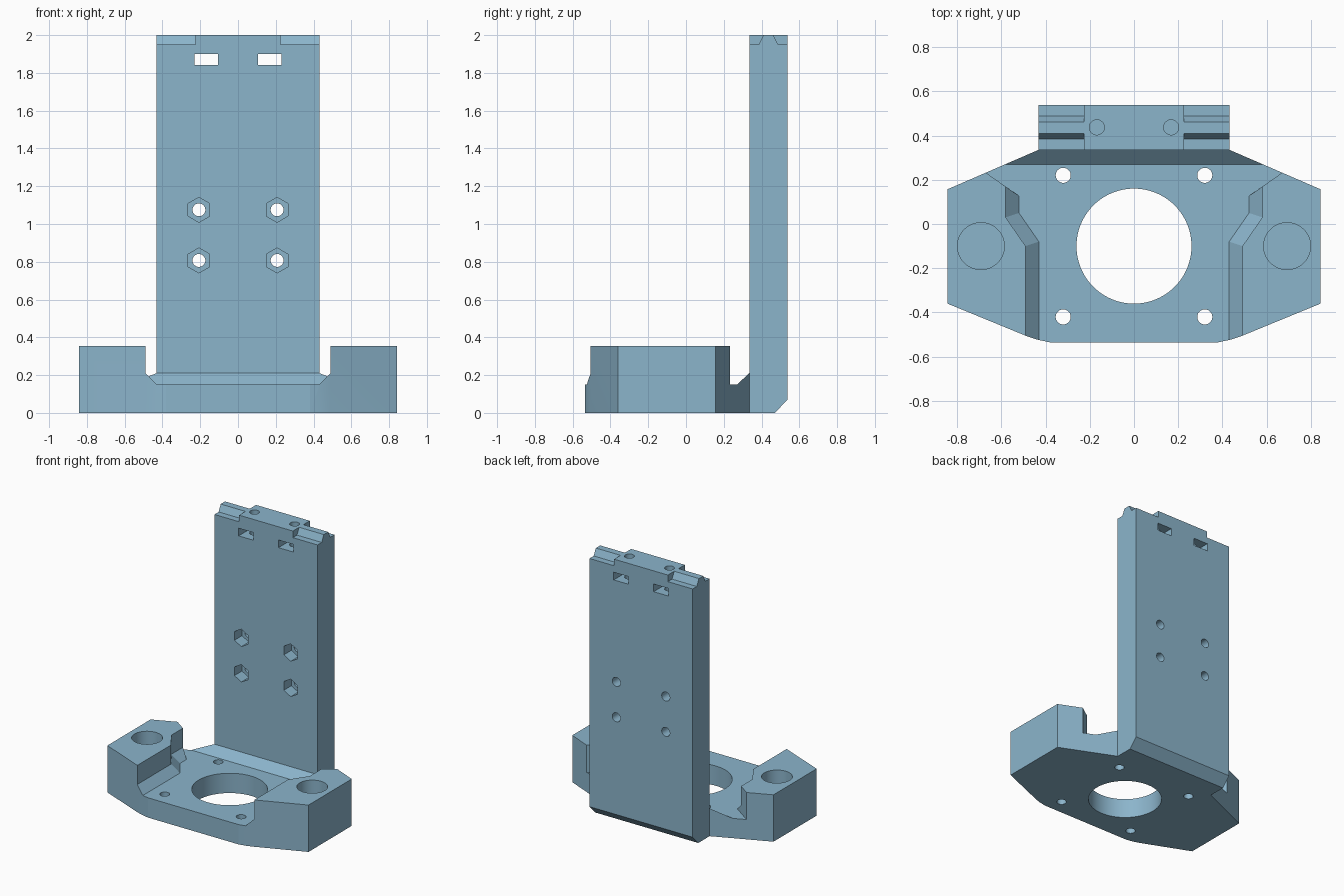
import bpy, bmesh, math
from mathutils import Matrix, Vector

if "Cube" in bpy.data.objects:
    bpy.data.objects.remove(bpy.data.objects["Cube"])

blue = bpy.data.materials.new("steel blue")
blue.diffuse_color = (0.26, 0.46, 0.60, 1)
blue.use_nodes = True
blue.node_tree.nodes["Principled BSDF"].inputs["Base Color"].default_value = blue.diffuse_color


def loft(name, rings):
    """Closed solid through rings with equal point counts."""
    bm = bmesh.new()
    rows = [[bm.verts.new(p) for p in r] for r in rings]
    n = len(rows[0])
    for a, b in zip(rows, rows[1:]):
        for i in range(n):
            j = (i + 1) % n
            bm.faces.new((a[i], a[j], b[j], b[i]))
    bm.faces.new(rows[0][::-1])
    bm.faces.new(rows[-1])
    bmesh.ops.recalc_face_normals(bm, faces=bm.faces)
    me = bpy.data.meshes.new(name)
    bm.to_mesh(me)
    bm.free()
    me.materials.append(blue)
    ob = bpy.data.objects.new(name, me)
    bpy.context.collection.objects.link(ob)
    return ob


def prism_z(name, pts, z0, z1):
    return loft(name, [[(x, y, z) for x, y in pts] for z in (z0, z1)])


def prism_x(name, pts, x0, x1):
    return loft(name, [[(x, y, z) for y, z in pts] for x in (x0, x1)])


def prism_y(name, pts, y0, y1):
    return loft(name, [[(x, y, z) for x, z in pts] for y in (y0, y1)])


def ring(u, v, r, n=48, start=0.0):
    return [(u + r * math.cos(start + 2 * math.pi * i / n),
             v + r * math.sin(start + 2 * math.pi * i / n)) for i in range(n)]


def box(u0, u1, v0, v1):
    return [(u0, v0), (u1, v0), (u1, v1), (u0, v1)]


def mirrored(half):
    """Right half outline plus its mirror, as one loop."""
    return half + [(-p[0], *p[1:]) for p in reversed(half)]


def combine(target, tool, op='DIFFERENCE'):
    mod = target.modifiers.new("combine", 'BOOLEAN')
    mod.operation, mod.solver, mod.object = op, 'EXACT', tool
    bpy.context.view_layer.objects.active = target
    bpy.ops.object.modifier_apply(modifier=mod.name)
    bpy.data.objects.remove(tool)


# Base with raised side blocks
bracket = prism_z("mounting_bracket", mirrored([
    (0.38, -0.535), (0.44, -0.522), (0.49, -0.505), (0.843, -0.36),
    (0.843, 0.157), (0.432, 0.335), (0.42, 0.40)]), 0, 0.355)

# Pocket between the blocks, with a sloped rim around its floor
low = [(0.43, -0.7), (0.43, -0.08), (0.52, 0.05), (0.52, 0.127), (0.724, 0.27)]
high = [(0.49, -0.7), (0.49, -0.10), (0.58, 0.03), (0.58, 0.169), (0.817, 0.335)]
combine(bracket, loft("pocket_cutter", [
    [(x, y, z) for x, y in mirrored(pts)]
    for pts, z in ((low, 0.15), (high, 0.21), (high, 0.5))]))

# Upright plate with bevelled lower back edge
plate = prism_x("upright_plate", [(0.335, 0), (0.47, 0), (0.538, 0.07),
                                  (0.538, 2.0), (0.335, 2.0)], -0.432, 0.432)

# Ridges on the top corners of the plate
for s in (-1, 1):
    for pts in ([(0.3, 1.95), (0.385, 1.95), (0.415, 2.01), (0.3, 2.01)],
                [(0.6, 1.95), (0.488, 1.95), (0.457, 2.01), (0.6, 2.01)]):
        combine(plate, prism_x("ridge_cutter", pts, s * 0.225, s * 0.5))

combine(bracket, plate, 'UNION')

# Centre bore
combine(bracket, prism_z("bore_cutter", ring(0, -0.1, 0.26, 96), -0.1, 0.5))

for s in (-1, 1):
    # Blind sockets in the side blocks
    combine(bracket, prism_z("socket_cutter", ring(s * 0.692, -0.1, 0.106, 64), 0.1, 0.5))
    # Base screw holes
    for y in (0.22, -0.42):
        combine(bracket, prism_z("screw_cutter", ring(s * 0.32, y, 0.034), -0.1, 0.3))
    # Plate screw holes with hexagonal nut recesses
    for z in (1.075, 0.807):
        combine(bracket, prism_y("screw_cutter", ring(s * 0.207, z, 0.034), 0.3, 0.6))
        combine(bracket, prism_y("nut_cutter", ring(s * 0.207, z, 0.066, 6, math.pi / 6), 0.3, 0.425))
    # Top slots and the holes that drop into them
    combine(bracket, prism_y("slot_cutter", box(s * 0.167 - 0.062, s * 0.167 + 0.062, 1.842, 1.90), 0.3, 0.6))
    combine(bracket, prism_z("top_hole_cutter", ring(s * 0.168, 0.437, 0.034), 1.75, 2.1))

# Smooth bores, crisp edges
bpy.ops.object.select_all(action='DESELECT')
bracket.select_set(True)
bpy.context.view_layer.objects.active = bracket
bpy.ops.object.shade_smooth_by_angle(angle=math.radians(12))
